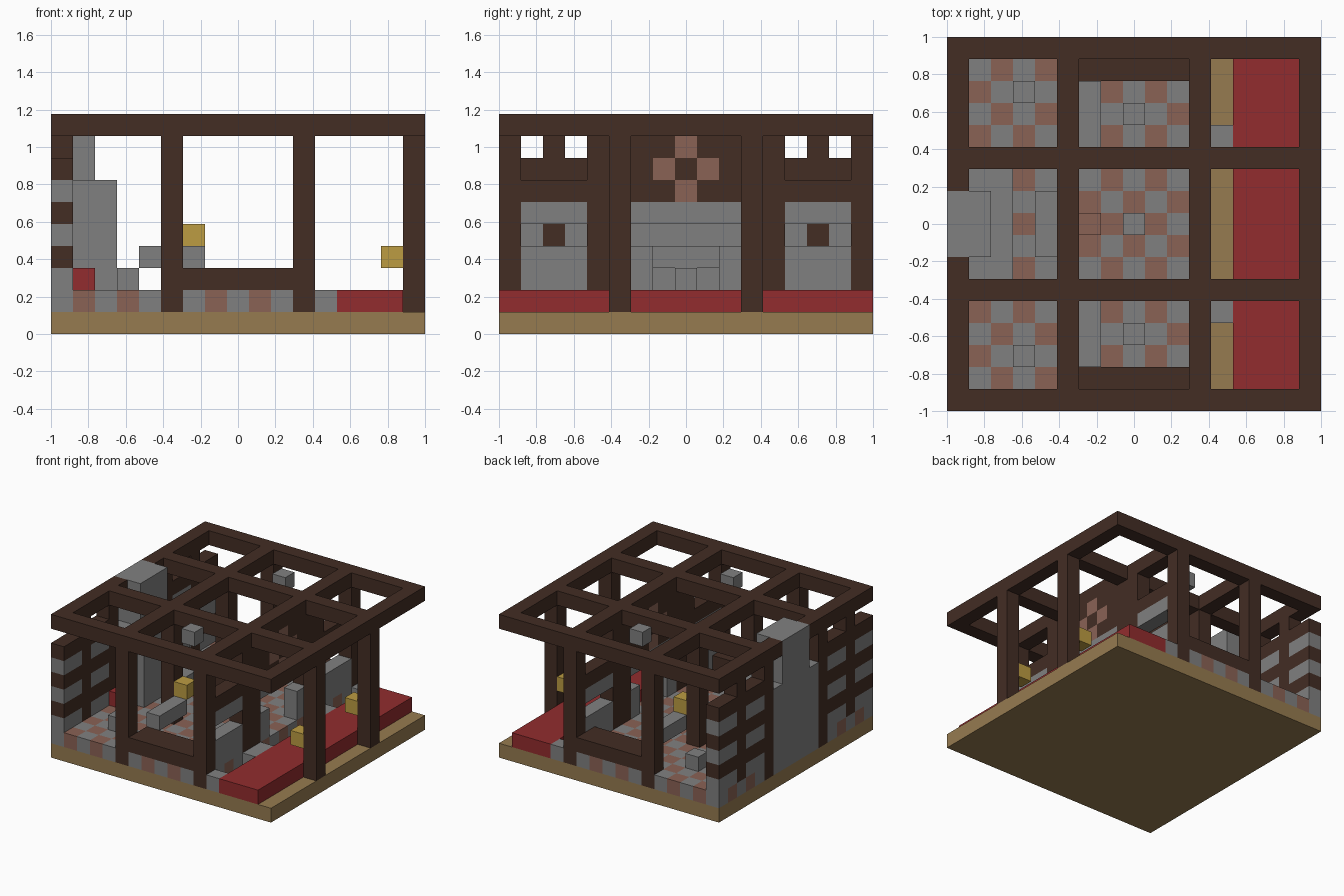
import bpy, bmesh, math
from mathutils import Vector

if "Cube" in bpy.data.objects:
    bpy.data.objects.remove(bpy.data.objects["Cube"], do_unlink=True)

N = 17                 # blocks along each side
S = 2 / N              # block size


def linear(c):
    c /= 255
    return c / 12.92 if c <= 0.04045 else ((c + 0.055) / 1.055) ** 2.4


def material(name, rgb):
    m = bpy.data.materials.new(name)
    m.use_nodes = True
    col = [linear(c) for c in rgb] + [1]
    m.diffuse_color = col
    m.node_tree.nodes["Principled BSDF"].inputs["Base Color"].default_value = col
    return m


MATS = {
    "wood": material("dark wood", (67, 45, 36)),
    "stone": material("grey stone", (128, 128, 128)),
    "clay": material("pink clay", (138, 98, 85)),
    "red": material("red cloth", (146, 44, 46)),
    "tan": material("tan ground", (150, 123, 80)),
    "gold": material("gold lamp", (188, 156, 66)),
}
SLOTS = list(MATS)
cells = {}             # block position -> (part name, colour)


def fill(part, colour, xs, ys, zs, mirror=True):
    """Fill inclusive block ranges; colour may be a rule of x, y, z."""
    span = lambda r: range(r[0], r[1] + 1) if isinstance(r, tuple) else (r,)
    for x in span(xs):
        for y in span(ys):
            for z in span(zs):
                c = colour(x, y, z) if callable(colour) else colour
                cells[x, y, z] = (part, c)
                if mirror:
                    cells[x, N - 1 - y, z] = (part, c)


END = N - 1
BEAMS = (0, 5, 11, END)

# Ground, checkered floor, red walkway
fill("ground", "tan", (0, END), (0, END), 0)
checker = lambda x, y, z: "clay" if (x + y) % 2 else "stone"
fill("floor", checker, (0, 11), (0, END), 1)
fill("kerb", "stone", 12, 0, 1)
fill("kerb", "stone", 12, (4, 5), 1)
fill("walkway", "red", (13, 15), (0, END), 1)

# Side wall with banded stone, and battlement blocks
band = lambda x, y, z: "stone" if z % 2 == 0 and y != 2 else "wood"
fill("side_wall", band, 0, (0, 4), (2, 7))
fill("battlement", "wood", 0, 2, 8)

# Shop wall: stone counter with doorway, stone lintel, wood above
for ys in ((1, 3), 6):
    fill("counter", "stone", 11, ys, (2, 3))
for ys in ((1, 3), (6, 10)):
    fill("lintel", "stone", 11, ys, 5)
fill("shop_wall", "wood", 11, (1, 3), 6)
fill("shop_wall", "wood", 11, 4, (2, 8))
flower = lambda x, y, z: "clay" if abs(y - 8) + abs(z - 7) == 1 else "wood"
fill("shop_sign", flower, 11, (6, 10), (6, 8))

# Posts, window sills, roof beams
for x, y in ((5, 0), (11, 0), (0, 5), (5, 5), (11, 5), (16, 5)):
    fill("post", "wood", x, y, (1, 8))
fill("window_sill", "wood", (6, 10), (0, 1), 2)
for b in BEAMS:
    fill("roof_frame", "wood", b, (0, END), 9)
    fill("roof_frame", "wood", (0, END), b, 9)

# Fireplace and chimney
fill("fireplace", "stone", (0, 2), (6, 10), (2, 6))
fill("fireplace", "stone", 0, (6, 10), 1)
fill("chimney", "stone", (0, 1), (7, 9), (7, 9))

# Furniture
fill("table", "stone", 4, (7, 9), 3)
fill("bench", "stone", 6, (2, 4), 3)
fill("stool", "stone", 3, 2, 2)
fill("centre_block", "stone", 8, 8, 2)
fill("clay_seat", "clay", 6, 8, 2)
fill("cushion", "red", 1, 5, 2)

# Lamps
fill("ceiling_lamp", "stone", 8, 3, 9)
fill("post_lamp", "gold", 6, 5, 4)
fill("post_lamp", "gold", 15, 5, 3)


def build(part):
    """Make one mesh from the exposed block faces of a part."""
    bm = bmesh.new()
    mine = {p: c for p, (n, c) in cells.items() if n == part}
    used = sorted(set(mine.values()), key=SLOTS.index)
    for p, colour in mine.items():
        for axis in range(3):
            for side in (0, 1):
                q = list(p)
                q[axis] += 2 * side - 1
                if tuple(q) in cells:
                    continue
                a, b = (axis + 1) % 3, (axis + 2) % 3
                ring = []
                for i, j in ((0, 0), (1, 0), (1, 1), (0, 1)):
                    v = Vector(p)
                    v[axis] += side
                    v[a] += i
                    v[b] += j
                    ring.append(bm.verts.new(v * S - Vector((1, 1, 0))))
                if not side:
                    ring.reverse()
                bm.faces.new(ring).material_index = used.index(colour)
    bmesh.ops.remove_doubles(bm, verts=bm.verts, dist=S / 100)
    bmesh.ops.dissolve_limit(bm, angle_limit=math.radians(1), verts=bm.verts,
                             edges=bm.edges, delimit={"MATERIAL"})
    mesh = bpy.data.meshes.new(part)
    bm.to_mesh(mesh)
    bm.free()
    for c in used:
        mesh.materials.append(MATS[c])
    bpy.context.collection.objects.link(bpy.data.objects.new(part, mesh))


for part in sorted({n for n, _ in cells.values()}):
    build(part)
